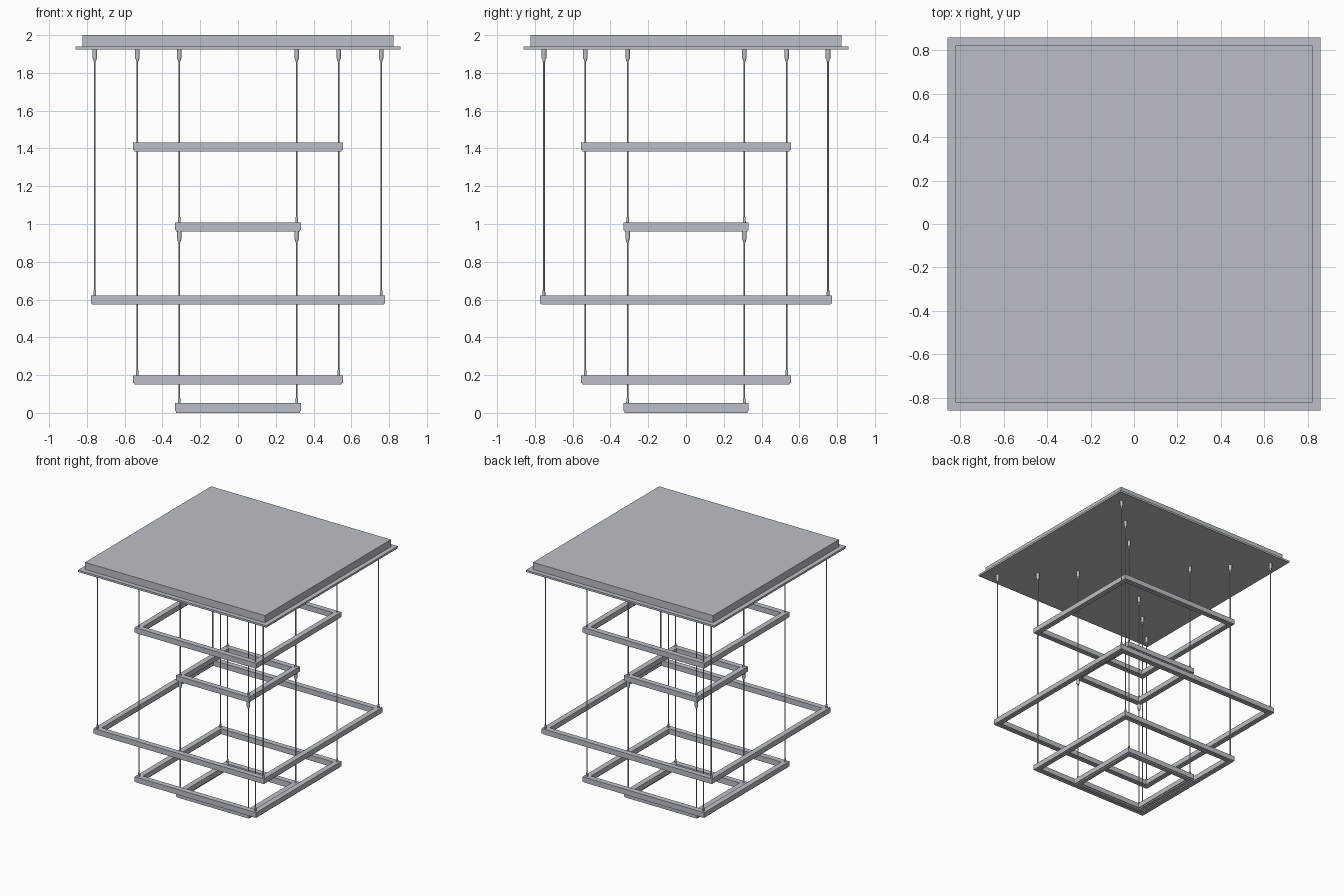
import bpy, bmesh
from mathutils import Matrix, Vector

if "Cube" in bpy.data.objects:
    bpy.data.objects.remove(bpy.data.objects["Cube"])


def material(name, rgb):
    m = bpy.data.materials.new(name)
    m.diffuse_color = (*rgb, 1)
    m.use_nodes = True
    m.node_tree.nodes["Principled BSDF"].inputs["Base Color"].default_value = m.diffuse_color
    return m


METAL = material("brushed metal", (0.50, 0.53, 0.57))


def finish(bm, name, smooth=False):
    bmesh.ops.recalc_face_normals(bm, faces=bm.faces)
    me = bpy.data.meshes.new(name)
    bm.to_mesh(me)
    bm.free()
    me.materials.append(METAL)
    ob = bpy.data.objects.new(name, me)
    bpy.context.collection.objects.link(ob)
    if smooth:
        bpy.ops.object.select_all(action='DESELECT')
        ob.select_set(True)
        bpy.context.view_layer.objects.active = ob
        bpy.ops.object.shade_smooth_by_angle()


def box(name, hx, hy, z0, z1):
    bm = bmesh.new()
    bmesh.ops.create_cube(bm, size=1, matrix=Matrix.Translation((0, 0, (z0 + z1) / 2))
                          @ Matrix.Diagonal((2 * hx, 2 * hy, z1 - z0, 1)))
    finish(bm, name)


def frame(name, hx, hy, width, z0, z1):
    """Hollow rectangular frame with mitred corners."""
    bm = bmesh.new()
    corners = ((-1, -1), (1, -1), (1, 1), (-1, 1))
    profile = ((0, z0), (0, z1), (width, z1), (width, z0))
    loops = [[bm.verts.new((sx * (hx - d), sy * (hy - d), z)) for sx, sy in corners]
             for d, z in profile]
    for i in range(4):
        a, b = loops[i], loops[(i + 1) % 4]
        for j in range(4):
            k = (j + 1) % 4
            bm.faces.new((a[j], a[k], b[k], b[j]))
    finish(bm, name)


def rods(name, x, y, sections):
    """Four corner rods, each a stack of (z0, z1, radius0, radius1) cylinders."""
    for sx, side in ((-1, "left"), (1, "right")):
        for sy, end in ((-1, "front"), (1, "back")):
            bm = bmesh.new()
            for z0, z1, r0, r1 in sections:
                bmesh.ops.create_cone(
                    bm, cap_ends=True, segments=16, radius1=r0, radius2=r1, depth=z1 - z0,
                    matrix=Matrix.Translation((sx * x, sy * y, (z0 + z1) / 2)))
            finish(bm, f"{name}_{end}_{side}", True)


# Ceiling canopy: housing and overhanging cover plate
box("canopy_housing", 0.822, 0.822, 1.941, 2.0)
box("canopy_plate", 0.86, 0.86, 1.925, 1.941)

# Square light rings, each with an inset diffuser strip underneath
RINGS = {
    "upper_medium": (0.556, 0.556, 1.384),
    "upper_small": (0.334, 0.332, 0.960),
    "large": (0.779, 0.773, 0.573),
    "lower_medium": (0.556, 0.556, 0.151),
    "lower_small": (0.334, 0.332, 0.004),
}
for name, (hx, hy, z) in RINGS.items():
    bottom = 0.0 if name == "lower_small" else z
    frame(name + "_ring", hx, hy, 0.045, z + 0.007, z + 0.048)
    frame(name + "_diffuser", hx - 0.007, hy - 0.007, 0.031, bottom, z + 0.008)


# Cable runs: (name, x, y, top of run, top of the ring it reaches)
RUNS = (
    ("large", 0.758, 0.752, 1.925, 0.621),
    ("medium", 0.533, 0.533, 1.925, 0.199),
    ("upper_small", 0.311, 0.309, 1.925, 1.008),
    ("lower_small", 0.311, 0.309, 0.967, 0.052),
)
for name, x, y, top, bottom in RUNS:
    rods(name + "_cable", x, y, [(bottom, top, 0.0045, 0.0045)])
    # upper gripper: barrel with a narrow nozzle
    rods(name + "_gripper", x, y, [(top - 0.05, top, 0.0125, 0.0125),
                                   (top - 0.064, top - 0.05, 0.007, 0.009)])
    # lower ferrule standing on the ring
    rods(name + "_ferrule", x, y, [(bottom, bottom + 0.028, 0.0075, 0.0065)])
